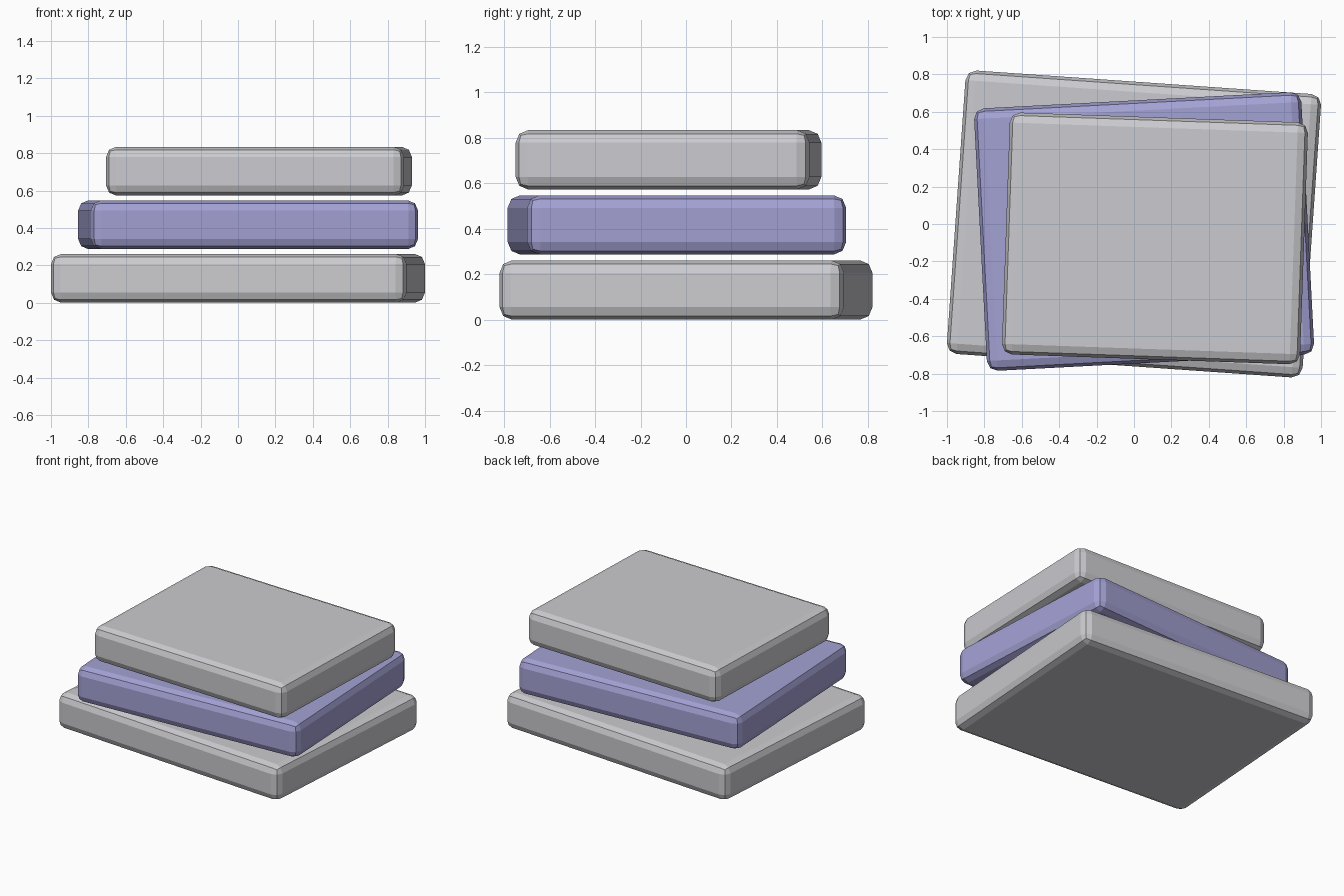
import bpy
from math import radians

if "Cube" in bpy.data.objects:
    bpy.data.objects.remove(bpy.data.objects["Cube"], do_unlink=True)


def make_material(name, rgb):
    mat = bpy.data.materials.new(name)
    mat.use_nodes = True
    colour = (*rgb, 1.0)
    mat.diffuse_color = colour
    mat.node_tree.nodes["Principled BSDF"].inputs["Base Color"].default_value = colour
    return mat


def make_slab(name, size, centre, turn, mat):
    """Rounded flat-shaded block, turned about the vertical axis."""
    bpy.ops.mesh.primitive_cube_add(size=1, location=centre, rotation=(0, 0, radians(turn)))
    slab = bpy.context.object
    slab.name = name
    slab.scale = size
    bpy.ops.object.transform_apply(location=False, rotation=False, scale=True)
    slab.data.materials.append(mat)
    bevel = slab.modifiers.new("rounded_edges", "BEVEL")
    bevel.width = 0.055
    bevel.segments = 2
    return slab


grey = make_material("light grey", (0.60, 0.60, 0.63))
lilac = make_material("lilac", (0.37, 0.36, 0.66))

# Stack of three slabs with small gaps, each smaller and turned a little
height, step = 0.261, 0.2865
slabs = [
    ("bottom_slab", (1.906, 1.519), (0.0, 0.0), -4, grey),
    ("middle_slab", (1.752, 1.405), (0.054, -0.04), 3, lilac),
    ("top_slab", (1.595, 1.294), (0.112, -0.077), -2, grey),
]
for level, (name, (w, d), (x, y), turn, mat) in enumerate(slabs):
    make_slab(name, (w, d, height), (x, y, height / 2 + level * step), turn, mat)
